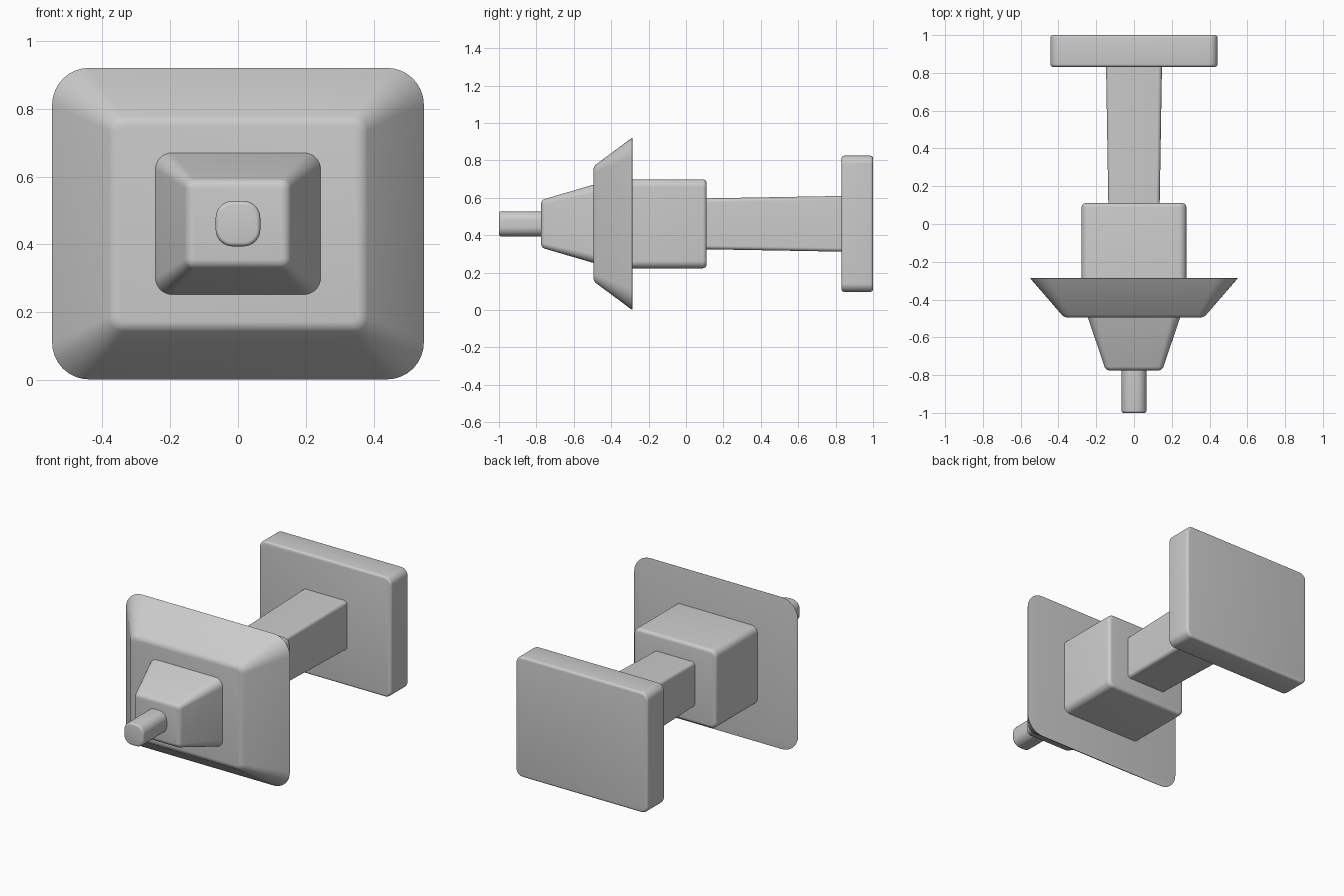
import bpy, bmesh, math

if "Cube" in bpy.data.objects:
    bpy.data.objects.remove(bpy.data.objects["Cube"])

CZ = 0.461   # height of the common axis
SEG = 8      # segments per rounded corner


def ring(bm, y, hx, hz, r):
    """Rounded rectangle across the y axis."""
    verts = []
    for q, (sx, sz) in enumerate([(1, 1), (-1, 1), (-1, -1), (1, -1)]):
        for i in range(SEG + 1):
            a = math.pi / 2 * (q + i / SEG)
            verts.append(bm.verts.new((sx * (hx - r) + r * math.cos(a), y,
                                       CZ + sz * (hz - r) + r * math.sin(a))))
    return verts


def block(name, front, back, bevel_front, bevel_back):
    """Tapered rounded block; each end is (y, half x, half z, corner radius)."""
    bm = bmesh.new()
    a, b = ring(bm, *front), ring(bm, *back)
    n = len(a)
    caps = [bm.faces.new(a), bm.faces.new(b)]
    for i in range(n):
        j = (i + 1) % n
        bm.faces.new((a[i], b[i], b[j], a[j]))
    bmesh.ops.recalc_face_normals(bm, faces=bm.faces)
    rims = [list(c.edges) for c in caps]
    for edges, width in zip(rims, (bevel_front, bevel_back)):
        if width:
            bmesh.ops.bevel(bm, geom=edges, offset=width, segments=4,
                            profile=0.5, affect='EDGES', clamp_overlap=False)
    mesh = bpy.data.meshes.new(name)
    bm.to_mesh(mesh)
    bm.free()
    ob = bpy.data.objects.new(name, mesh)
    bpy.context.collection.objects.link(ob)
    bpy.ops.object.select_all(action='DESELECT')
    ob.select_set(True)
    bpy.context.view_layer.objects.active = ob
    bpy.ops.object.shade_smooth_by_angle(angle=math.radians(35))


# Small rod at the front
block("tip", (-1.0, 0.066, 0.067, 0.05), (-0.77, 0.066, 0.067, 0.05), 0.012, 0)
# Tapered nose
block("nose", (-0.775, 0.15, 0.127, 0.025), (-0.485, 0.247, 0.212, 0.05), 0.02, 0)
# Wide flared flange
block("flange", (-0.495, 0.37, 0.307, 0.035), (-0.287, 0.55, 0.461, 0.11), 0.018, 0.003)
# Square collar behind the flange
block("collar", (-0.29, 0.277, 0.238, 0.04), (0.11, 0.277, 0.238, 0.04), 0, 0.02)
# Shaft, slightly wider at the back
block("shaft", (0.105, 0.136, 0.136, 0.02), (0.835, 0.148, 0.149, 0.02), 0, 0)
# Back plate
block("back_plate", (0.832, 0.442, 0.364, 0.045), (1.0, 0.442, 0.364, 0.045), 0.014, 0.014)
